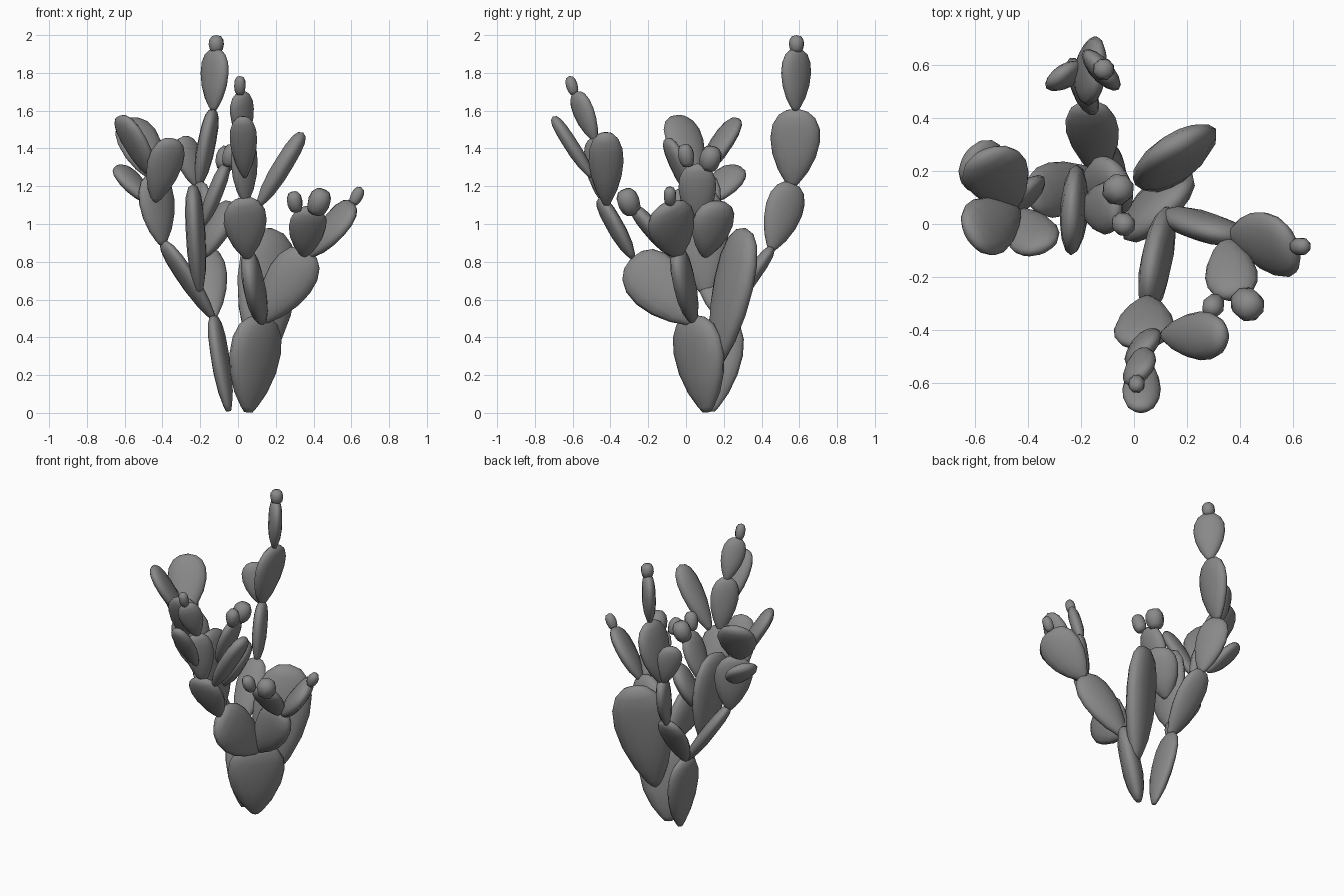
import bpy, bmesh, math
from mathutils import Vector

if "Cube" in bpy.data.objects:
    bpy.data.objects.remove(bpy.data.objects["Cube"])

# Profiles: (position along axis, relative half width, relative half thickness)
PAD = [(0, .15, .3), (.06, .31, .5), (.2, .61, .82), (.4, .88, 1), (.6, 1, 1),
       (.77, .95, .95), (.9, .74, .78), (.97, .44, .5)]
BUD = [(0, .6, .6), (.18, .87, .87), (.45, 1, 1), (.72, .93, .93), (.93, .62, .62)]

GREY = bpy.data.materials.new("dark_grey")
GREY.diffuse_color = (.25, .25, .25, 1)
GREY.use_nodes = True
GREY.node_tree.nodes["Principled BSDF"].inputs["Base Color"].default_value = GREY.diffuse_color


def body(name, base, tip, width, thick, wdir, profile, seg):
    """Loft flattened rings from base to tip; wdir is the broad direction."""
    base, tip = Vector(base), Vector(tip)
    axis = tip - base
    a = axis.normalized()
    w = Vector(wdir)
    w = (w - a * w.dot(a)).normalized()
    n = a.cross(w)
    bm = bmesh.new()
    rings = []
    for t, rw, rt in profile:
        ring = []
        for i in range(seg):
            q = 2 * math.pi * i / seg
            p = (base + axis * t + w * (math.cos(q) * rw * width / 2)
                 + n * (math.sin(q) * rt * thick / 2))
            ring.append(bm.verts.new(p))
        rings.append(ring)
    for r0, r1 in zip(rings, rings[1:]):
        for i in range(seg):
            j = (i + 1) % seg
            bm.faces.new((r0[i], r0[j], r1[j], r1[i]))
    top, bottom = bm.verts.new(tip), bm.verts.new(base - axis * .005)
    for i in range(seg):
        j = (i + 1) % seg
        bm.faces.new((rings[-1][i], rings[-1][j], top))
        bm.faces.new((rings[0][j], rings[0][i], bottom))
    bmesh.ops.recalc_face_normals(bm, faces=bm.faces)
    for f in bm.faces:
        f.smooth = True
    me = bpy.data.meshes.new(name)
    bm.to_mesh(me)
    bm.free()
    me.materials.append(GREY)
    bpy.context.collection.objects.link(bpy.data.objects.new(name, me))


def pad(name, base, tip, width, wdir, thick=None):
    body(name, base, tip, width, thick or .058 + .13 * width, wdir, PAD, 14)


def bud(name, center, size, length, axis=(0, 0, 1)):
    c, h = Vector(center), Vector(axis).normalized() * length / 2
    body(name, c - h, c + h, size, size, (.9, .3, .1), BUD, 8)


# Trunk pads
pad("base_pad_left", (-.05, .135, .01), (-.13, .2, .52), .26, (.15, .98, 0))
pad("base_pad_front", (.055, .11, .005), (.115, .04, .52), .36, (.72, .7, 0), .13)
pad("base_pad_back", (.12, .16, .25), (.175, .315, .98), .36, (.87, .5, 0), .14)

# Rear tower
pad("tower_pad_1", (-.13, .19, .5), (-.175, .46, .88), .2, (1, 0, 0))
pad("tower_pad_2", (-.17, .45, .86), (-.21, .565, 1.22), .22, (-.4, .9, 0))
pad("tower_pad_3", (-.21, .56, 1.2), (-.13, .59, 1.61), .265, (.1, 1, 0))
pad("tower_pad_4", (-.13, .58, 1.6), (-.12, .585, 1.93), .2, (.67, -.74, 0))
pad("tower_side_pad", (-.22, .56, 1.2), (-.29, .56, 1.465), .16, (.8, .6, 0))
bud("tower_bud", (-.115, .585, 1.955), .085, .09)

# Left branch
pad("left_pad_1", (-.13, .18, .5), (-.4, .1, .91), .21, (-.3, .95, 0))
pad("left_pad_2", (-.4, .1, .89), (-.45, .1, 1.27), .24, (.75, .65, 0))
pad("left_pad_tip_front", (-.44, .05, 1.24), (-.625, -.045, 1.575), .23, (-.5, .85, 0))
pad("left_pad_tip_back", (-.45, .07, 1.24), (-.57, .27, 1.56), .25, (.9, .35, 0))
pad("left_pad_tip_inner", (-.44, .05, 1.12), (-.35, -.1, 1.455), .2, (.95, .3, 0))
pad("left_pad_tip_outer", (-.48, .14, 1.12), (-.63, .265, 1.305), .21, (.35, .9, .15))

# Middle pads
pad("middle_pad_tall", (-.205, .11, .63), (-.24, .02, 1.21), .34, (.05, 1, 0))
pad("middle_pad_low", (-.18, .1, .83), (-.04, .17, 1.12), .24, (-.45, .9, 0), .11)
pad("middle_pad_high", (-.19, .06, .99), (-.06, .06, 1.32), .2, (0, 1, 0))
bud("middle_bud_back", (-.06, .13, 1.35), .12, .13, (.3, .2, 1))
bud("middle_bud_front", (-.04, .0, 1.365), .09, .12, (.2, -.2, 1))

# Front branch
pad("front_pad_1", (.13, .05, .48), (.05, -.29, .82), .31, (0, .75, .66), .11)
pad("front_pad_2", (.05, -.28, .82), (.03, -.46, 1.14), .23, (1, .15, 0))
pad("front_pad_3", (.04, -.43, 1.11), (.03, -.49, 1.46), .18, (.7, .7, 0))
pad("front_pad_4", (.03, -.48, 1.44), (.015, -.585, 1.7), .15, (.75, .65, 0))
pad("front_pad_tip", (.035, -.5, 1.25), (.025, -.705, 1.57), .145, (1, 0, 0))
pad("front_pad_side", (.11, -.42, 1.1), (.345, -.425, 1.485), .185, (0, 1, 0), .1)
bud("front_bud", (.01, -.605, 1.735), .065, .1, (0, -.3, 1))

# Right branch
pad("right_pad_1", (.12, .04, .48), (.38, -.05, .86), .26, (.8, -.1, -.5), .11)
pad("right_pad_outer", (.37, -.04, .83), (.615, -.1, 1.11), .27, (-.5, .85, 0), .1)
pad("right_pad_front", (.35, -.06, .83), (.38, -.28, 1.09), .2, (.95, .12, 0), .09)
bud("right_bud_outer", (.63, -.085, 1.15), .07, .1, (.5, 0, 1))
bud("right_bud_large", (.43, -.305, 1.12), .125, .14, (.4, -.4, 1))
bud("right_bud_small", (.3, -.31, 1.12), .085, .11, (-.2, -.4, 1))
